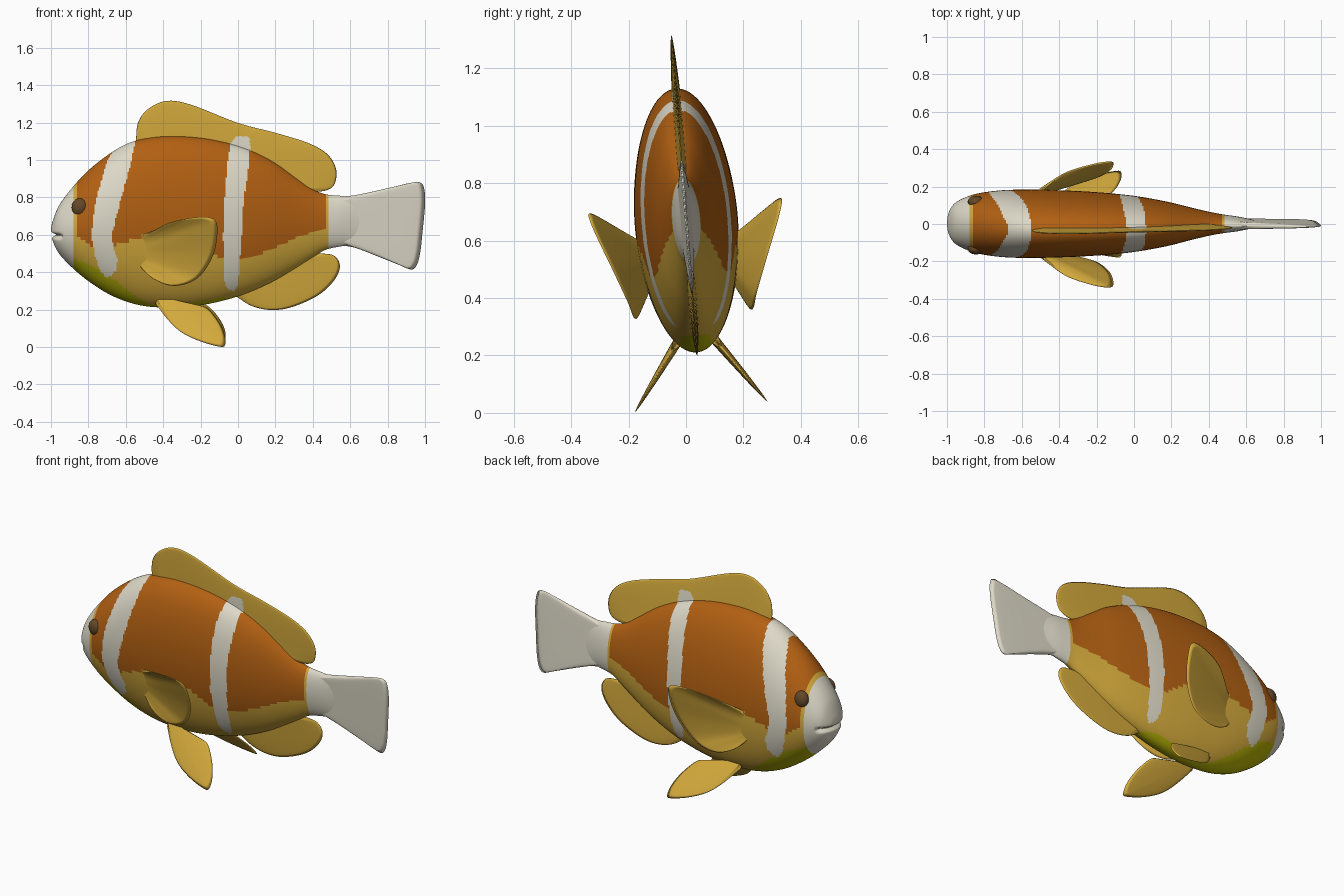
import bpy, bmesh, math
from mathutils import Vector, Matrix

if "Cube" in bpy.data.objects:
    bpy.data.objects.remove(bpy.data.objects["Cube"])

# ---------- materials ----------
def mat(name, r, g, b):
    m = bpy.data.materials.new(name)
    lin = [((c / 255 + 0.055) / 1.055) ** 2.4 if c > 10 else c / 3295 for c in (r, g, b)]
    m.diffuse_color = (*lin, 1)
    m.use_nodes = True
    m.node_tree.nodes["Principled BSDF"].inputs["Base Color"].default_value = m.diffuse_color
    return m

ORANGE, WHITE, YELLOW, OLIVE, EYE = range(5)
MATS = [mat("burnt_orange", 178, 96, 18), mat("off_white", 222, 217, 200),
        mat("golden_yellow", 212, 170, 60), mat("olive_yellow", 182, 178, 6),
        mat("dark_brown", 100, 72, 40)]

# The whole fish is rolled slightly about its long axis
PIVOT = Vector((0, 0, 0.68))
ROLL = Matrix.Translation(PIVOT) @ Matrix.Rotation(0.08, 4, 'X') @ Matrix.Translation(-PIVOT)

# ---------- helpers ----------
def spline(pts, n):
    """n + 1 samples of a Catmull-Rom curve through pts (any dimension)."""
    out, last = [], len(pts) - 1
    for i in range(n + 1):
        t = i / n * last
        k = min(int(t), last - 1)
        f = t - k
        a, b, c, d = (pts[min(max(j, 0), last)] for j in (k - 1, k, k + 1, k + 2))
        out.append([0.5 * (2 * q + (r - p) * f + (2 * p - 5 * q + 4 * r - s) * f * f
                           + (3 * q - p - 3 * r + s) * f ** 3) for p, q, r, s in zip(a, b, c, d)])
    return out

def lerp(table, x):
    """Piecewise linear lookup, key in first column."""
    if x <= table[0][0]:
        return table[0][1:]
    for a, b in zip(table, table[1:]):
        if x <= b[0]:
            f = (x - a[0]) / (b[0] - a[0])
            return [p + (q - p) * f for p, q in zip(a[1:], b[1:])]
    return table[-1][1:]

def finish(name, bm, rule):
    bmesh.ops.remove_doubles(bm, verts=bm.verts, dist=1e-5)
    bmesh.ops.recalc_face_normals(bm, faces=bm.faces)
    for f in bm.faces:
        f.smooth = True
    me = bpy.data.meshes.new(name)
    used = []
    for f in bm.faces:
        m = rule(f.calc_center_median())
        if m not in used:
            used.append(m)
        f.material_index = used.index(m)
    bm.to_mesh(me)
    bm.free()
    for m in used:
        me.materials.append(MATS[m])
    me.transform(ROLL)
    ob = bpy.data.objects.new(name, me)
    bpy.context.collection.objects.link(ob)

def fin(name, base, tip, half, normal, rule, side=1, nu=72, nv=14):
    """Blade lofted from a base curve to an outline, thinning to its rim."""
    bm = bmesh.new()
    B, T = spline(base, nu), spline(tip, nu)
    nrm = Vector(normal).normalized()
    for s in (1, -1):
        grid = []
        for i in range(nu + 1):
            row = []
            for j in range(nv + 1):
                v = j / nv
                h = half * (1 - v) ** 0.6 * min(1, 8 * min(i, nu - i) / nu)
                p = Vector(B[i]).lerp(Vector(T[i]), v) + nrm * (h * s)
                p.y *= side
                row.append(bm.verts.new(p))
            grid.append(row)
        for i in range(nu):
            for j in range(nv):
                bm.faces.new((grid[i][j], grid[i + 1][j], grid[i + 1][j + 1], grid[i][j + 1]))
    finish(name, bm, rule)

def flat(pts):
    return [(x, 0, z) for x, z in pts]

# ---------- body ----------
# x, top z, bottom z, half width
STATIONS = [(-1, .63, .61, .01), (-.99, .675, .565, .06), (-.955, .76, .497, .11),
            (-.88, .86, .418, .147), (-.8, .945, .352, .166), (-.7, 1.025, .287, .177),
            (-.6, 1.085, .243, .18), (-.5, 1.117, .218, .179), (-.4, 1.13, .21, .176),
            (-.3, 1.13, .211, .172), (-.2, 1.122, .222, .166), (-.1, 1.105, .242, .158),
            (0, 1.078, .27, .147), (.1, 1.04, .308, .131), (.2, .987, .356, .111),
            (.3, .915, .415, .086), (.4, .845, .478, .063), (.47, .817, .52, .05),
            (.56, .808, .54, .037), (.64, .795, .555, .02), (.72, .75, .6, .005)]
# z, left x, right x of the two bands
BAND_1 = [(.385, -.71, -.69), (.42, -.735, -.65), (.48, -.76, -.645), (.6, -.785, -.68),
          (.7, -.775, -.655), (.8, -.76, -.625), (1.0, -.70, -.572), (1.1, -.635, -.548)]
BAND_2 = [(.305, -.05, -.02), (.34, -.07, 0), (.6, -.08, .02), (.8, -.072, .032),
          (1.0, -.055, .06), (1.1, -.035, .065), (1.135, -.01, .05)]
# x, lower edge of the orange flank / upper edge of the olive belly
FLANK = [(-.88, .62), (-.78, .55), (-.65, .56), (-.5, .61), (-.2, .56), (-.08, .48),
         (.05, .48), (.2, .54), (.33, .6), (.47, .635)]
BELLY = [(-.88, .48), (-.75, .43), (-.65, .36), (-.55, .28), (-.48, .235), (-.4, .22),
         (-.3, .232), (-.1, .268), (0, .27), (.01, 0)]

def in_band(band, c):
    lo, hi = lerp(band, c.z)
    return c.z > band[0][0] and lo < c.x < hi

def body_colour(c):
    if c.x < -.88 or c.x > .485 or in_band(BAND_1, c) or in_band(BAND_2, c):
        return WHITE
    if c.z < lerp(BELLY, c.x)[0]:
        return OLIVE
    if -.862 < c.x < .47 and c.z > lerp(FLANK, c.x)[0]:
        return ORANGE
    return YELLOW

bm = bmesh.new()
SEG, rings = 112, []
for x, top, bot, w in spline(STATIONS, 240):
    ring = []
    for k in range(SEG):
        a = 2 * math.pi * k / SEG
        z = (top + bot) / 2 + (top - bot) / 2 * math.cos(a)
        # mouth groove
        d = math.exp(-((z - .6) / .011) ** 2) * min(1, max(0, (-.935 - x) / .03))
        ring.append(bm.verts.new((x + .025 * d, w * math.sin(a) * (1 - .1 * d), z)))
    rings.append(ring)
for r, s in zip(rings, rings[1:]):
    for k in range(SEG):
        n = (k + 1) % SEG
        bm.faces.new((r[k], r[n], s[n], s[k]))
bm.faces.new(rings[0])
bm.faces.new(rings[-1])
finish("body", bm, body_colour)

# ---------- fins on the midline ----------
yellow = lambda c: YELLOW
fin("dorsal_fin", flat([(-.55, 1.08), (-.4, 1.1), (-.1, 1.07), (.1, 1.0), (.3, .88), (.4, .82)]),
    flat([(-.545, 1.1), (-.535, 1.2), (-.48, 1.275), (-.38, 1.318), (-.25, 1.297), (0, 1.2),
          (.2, 1.147), (.38, 1.09), (.48, 1.03), (.525, .95), (.515, .87), (.47, .838), (.4, .83)]),
    .016, (0, 1, 0), lambda c: WHITE if in_band(BAND_2, c) and c.z < 1.13 else YELLOW, nu=160, nv=24)
fin("anal_fin", flat([(-.03, .28), (.1, .33), (.25, .41), (.4, .51)]),
    flat([(-.01, .27), (.07, .22), (.17, .197), (.28, .21), (.42, .27), (.51, .35),
          (.545, .43), (.51, .49), (.41, .5)]), .014, (0, 1, 0), yellow)
fin("tail_fin", flat([(.54, .8), (.54, .55)]),
    flat([(.54, .805), (.63, .813), (.8, .85), (.92, .878), (.975, .88), (.996, .845), (1, .76),
          (.985, .6), (.975, .51), (.957, .44), (.925, .414), (.85, .443), (.7, .503),
          (.62, .532), (.54, .545)]), .022, (0, 1, 0), lambda c: WHITE, nu=96)

# ---------- paired fins and eyes ----------
def pelvic(pts):
    return [(x, .09 + (.215 - z) * .72, z) for x, z in pts]

for label, side in (("left", -1), ("right", 1)):
    fin(label + "_pectoral_fin", [(-.54, .145, .6), (-.53, .14, .45)],
        [(-.54, .15, .6), (-.45, .215, .64), (-.36, .28, .69), (-.22, .325, .72),
         (-.13, .338, .712), (-.11, .32, .65), (-.13, .27, .52), (-.2, .225, .4),
         (-.29, .21, .35), (-.38, .195, .347), (-.47, .175, .39), (-.53, .14, .45)],
        .012, (-.35, 1, -.35), yellow, side)
    fin(label + "_pelvic_fin", pelvic([(-.44, .25), (-.34, .25)]),
        pelvic([(-.44, .235), (-.37, .15), (-.3, .09), (-.2, .045), (-.1, .019), (-.07, .025),
                (-.07, .075), (-.1, .14), (-.16, .21), (-.22, .225), (-.34, .23)]),
        .016, (0, .8, .58), yellow, side)
    bm = bmesh.new()
    bmesh.ops.create_uvsphere(bm, u_segments=32, v_segments=20, radius=1,
                              matrix=Matrix.Translation((-.845, side * .125, .757))
                              @ Matrix.Diagonal((.044, .032, .049, 1)))
    finish(label + "_eye", bm, lambda c: EYE)
